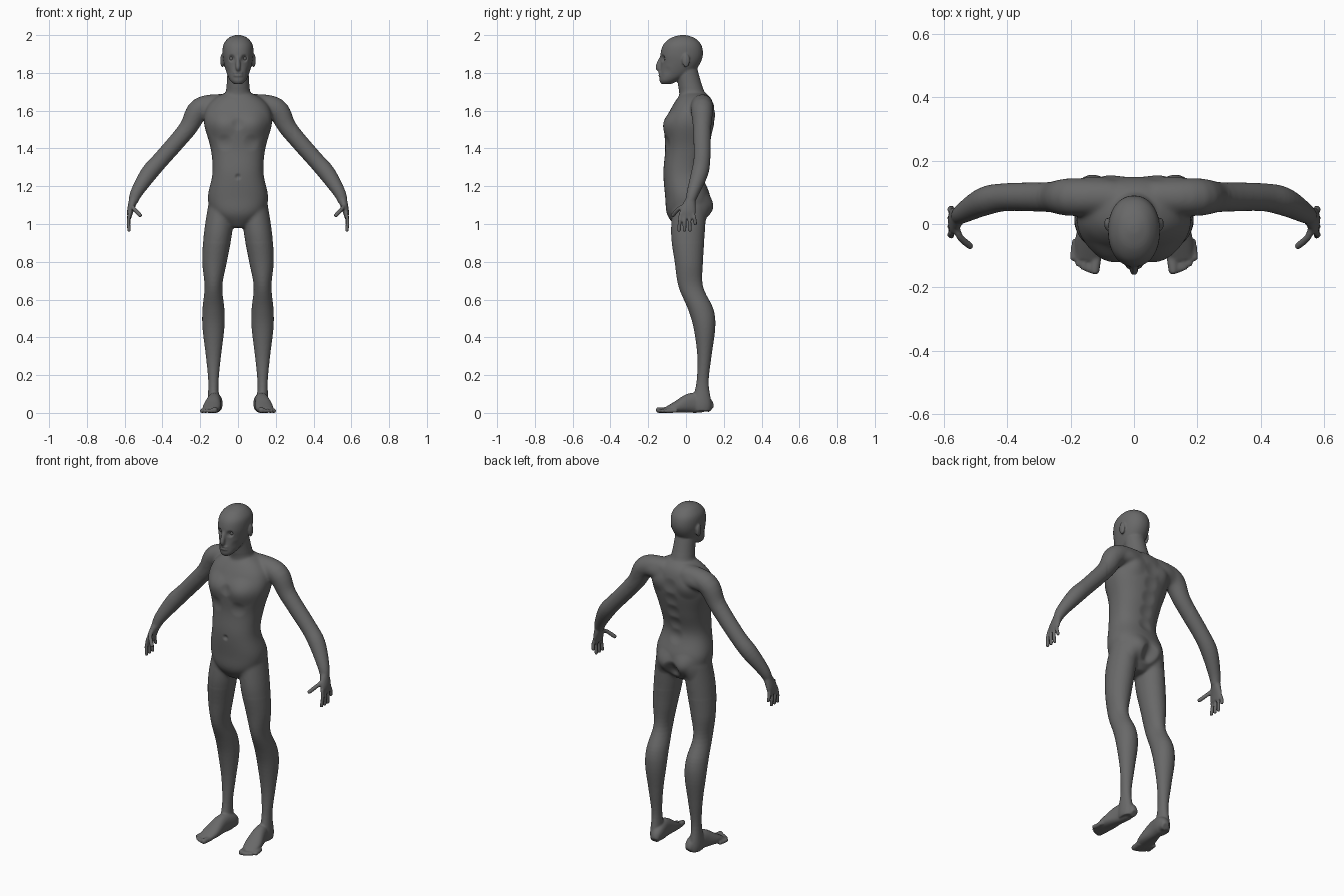
import bpy, bmesh, math
from mathutils import Matrix, Vector, kdtree

cube = bpy.data.objects.get("Cube")
if cube:
    bpy.data.objects.remove(cube, do_unlink=True)

right, back, up = Matrix.Identity(3)

grey = bpy.data.materials.new("grey")
grey.use_nodes = True
grey.diffuse_color = (.14, .14, .14, 1)
grey.node_tree.nodes["Principled BSDF"].inputs["Base Color"].default_value = grey.diffuse_color


def resample(sections, steps=5):
    """Smooth curve through sections, each (x, y, z, half width, half depth)."""
    result = []
    last = len(sections) - 1
    for index in range(last):
        before, start, end, after = (Vector(sections[max(0, min(last, index + offset))])
                                     for offset in (-1, 0, 1, 2))
        leaving, arriving = (end - before) / 2, (after - start) / 2
        for step in range(steps):
            t = step / steps
            ease = t * t * (3 - 2 * t)
            result.append(start.lerp(end, ease) + leaving * t * (1 - t) ** 2 - arriving * t * t * (1 - t))
    result.append(Vector(sections[-1]))
    return result


def loft(bm, sections, reference=None, power=2, sides=28, mirror=False):
    """Closed tube. Rings lie level without a reference, else square to the path."""
    rows = resample(sections)
    centres = [Vector(row[:3]) for row in rows]
    for mirror_sign in ((1, -1) if mirror else (1,)):
        rings = []
        for index, row in enumerate(rows):
            across, through = right, back
            if reference is not None:
                tangent = centres[min(index + 1, len(rows) - 1)] - centres[max(index - 1, 0)]
                across = tangent.cross(reference).normalized()
                through = across.cross(tangent).normalized()
            ring = []
            for corner in range(sides):
                angle = math.tau * corner / sides
                cosine, sine = (math.copysign(abs(value) ** (2 / power), value)
                                for value in (math.cos(angle), math.sin(angle)))
                point = centres[index] + across * cosine * row[3] + through * sine * row[4]
                point.x *= mirror_sign
                ring.append(bm.verts.new(point))
            rings.append(ring)
        faces = [bm.faces.new(rings[0]), bm.faces.new(reversed(rings[-1]))]
        for lower, upper in zip(rings, rings[1:]):
            for corner in range(sides):
                previous = corner - 1
                faces.append(bm.faces.new((lower[previous], lower[corner], upper[corner], upper[previous])))
        bmesh.ops.recalc_face_normals(bm, faces=faces)


def column(bm, rows, sideways=lambda height: 0, **options):
    """Upright loft from (height, half width, front, back)."""
    loft(bm, [(sideways(height), (front + rear) / 2, height, width, (rear - front) / 2)
              for height, width, front, rear in rows], **options)


def digit(bm, points, radius, reference):
    """Finger or toe with a rounded tip on both sides."""
    before, end = Vector(points[-2]), Vector(points[-1])
    tip = end + (end - before).normalized() * radius * .7
    rows = [(*point, radius, radius) for point in points]
    rows.append((*tip, radius * .4, radius * .4))
    loft(bm, rows, reference, sides=14, mirror=True)


def ellipsoid(bm, centre, size):
    bmesh.ops.create_uvsphere(bm, u_segments=24, v_segments=16, radius=1,
                              matrix=Matrix.LocRotScale(Vector(centre), None, Vector(size)))


bm = bmesh.new()

# Torso
column(bm, [(.98, .04, -.05, .06), (1.05, .13, -.1, .12), (1.14, .16, -.11, .13),
            (1.27, .135, -.12, .09), (1.4, .145, -.11, .12), (1.53, .18, -.115, .15),
            (1.61, .17, -.08, .15), (1.66, .13, -.05, .135), (1.69, .08, -.025, .11)],
       power=2.3, sides=40)

# Neck
column(bm, [(1.64, .08, -.03, .13), (1.72, .062, -.04, .09), (1.84, .055, -.06, .055)])

# Head
column(bm, [(1.74, .02, -.13, -.08), (1.76, .042, -.14, -.04), (1.8, .06, -.138, .035),
            (1.85, .075, -.133, .075), (1.9, .082, -.135, .09), (1.95, .077, -.12, .08),
            (1.985, .05, -.08, .045), (2, .015, -.03, 0)], power=2.15, sides=36)

# Nose, lips and ears
loft(bm, [(0, -.12, 1.9, .008, .01), (0, -.145, 1.835, .013, .016),
          (0, -.14, 1.815, .01, .012)], back)
for height in (1.786, 1.8):
    ellipsoid(bm, (0, -.135, height), (.026, .012, .007))
for side in (1, -1):
    ellipsoid(bm, (.084 * side, 0, 1.865), (.01, .02, .036))

# Arms: the forearm swings forward past the elbow
loft(bm, [(x, .085 - 2.6 * max(0, x - .4) ** 2, z, radius, radius) for x, z, radius in [
    (.06, 1.635, .055), (.2, 1.61, .06), (.27, 1.5, .048), (.4, 1.35, .044),
    (.47, 1.27, .045), (.535, 1.17, .033), (.555, 1.12, .025)]], back, mirror=True)

# Hands
loft(bm, [(.553, .025, 1.13, .024, .026), (.57, .01, 1.07, .017, .042),
          (.575, .005, 1.03, .01, .036)], back, mirror=True)
for finger in range(4):
    spread = .05 - .029 * finger
    end = .965 if finger else 1
    digit(bm, [(.573, spread * .75, 1.06), (.58, spread * .9, (1.06 + end) / 2),
               (.576, spread, end)], .0095, back)
digit(bm, [(.563, 0, 1.1), (.55, -.04, 1.08), (.517, -.07, 1.045)], .011, back)

# Legs: the thighs lean inward to the hips
column(bm, [(1.1, .07, -.07, .11), (.95, .075, -.08, .1), (.8, .065, -.06, .09),
            (.67, .047, -.04, .09), (.55, .058, .01, .145), (.45, .058, .04, .155),
            (.3, .04, .06, .135), (.16, .027, .055, .12), (.05, .032, .03, .135),
            (.01, .028, .04, .13)], lambda height: .13 - .12 * max(0, height - .75), mirror=True)

# Feet: turned outward, with the sole on the ground
loft(bm, [(.13 - .15 * y, y, height, width, height) for y, width, height in [
    (.135, .02, .02), (.1, .034, .045), (.03, .037, .053), (-.05, .048, .031),
    (-.11, .04, .014)]], up, power=2.3, mirror=True)
for toe in range(5):
    size = .011 if toe else .015
    x = .124 + .017 * toe
    end = .0025 * toe ** 2 - .148
    digit(bm, [(x - .008, end + .06, size), (x, end, size)], size, up)

mesh = bpy.data.meshes.new("body_parts")
bm.to_mesh(mesh)
bm.free()
body = bpy.data.objects.new("body", mesh)
bpy.context.collection.objects.link(body)

# Fuse the parts into one skin
remesh = body.modifiers.new("fuse", 'REMESH')
remesh.mode = 'VOXEL'
remesh.voxel_size = .0055
body.modifiers.new("relax", 'SMOOTH').iterations = 3
skin = bpy.data.meshes.new_from_object(body.evaluated_get(bpy.context.evaluated_depsgraph_get()))
body.modifiers.clear()
body.data = skin

# Blend the shoulders, hips and neck
bm = bmesh.new()
bm.from_mesh(skin)
joints = [vert for vert in bm.verts if .9 < vert.co.z < 1.72 and abs(vert.co.x) < .3]
for _ in range(16):
    bmesh.ops.smooth_vert(bm, verts=joints, factor=.5, use_axis_x=True, use_axis_y=True, use_axis_z=True)
bm.to_mesh(skin)
bm.free()

# Muscles and hollows: centre, reach, push backward
dents = [
    ((.034, -.125, 1.877), .024, .016),   # eye socket
    ((.055, -.1, 1.81), .03, .005),       # cheek hollow
    ((.085, -.1, 1.53), .09, -.013),      # chest muscle
    ((.07, -.1, 1.43), .05, .006),        # below the chest
    ((0, -.11, 1.53), .04, .006),         # breastbone
    ((0, -.12, 1.25), .02, .009),         # navel
    ((.11, .14, 1.58), .08, .014),        # shoulder blade
    ((.065, .115, 1.085), .085, .02),     # buttock
    ((0, .12, 1.06), .06, -.025),         # cleft
]
dents += [((0, .1 + .01 * step, 1.25 + .08 * step), .05, -.007) for step in range(5)]  # spine

tree = kdtree.KDTree(len(skin.vertices))
for vert in skin.vertices:
    tree.insert(vert.co, vert.index)
tree.balance()
for (x, y, z), reach, push in dents:
    for side in ((1, -1) if x else (1,)):
        for _, index, distance in tree.find_range((x * side, y, z), reach):
            skin.vertices[index].co.y += push * (1 - (distance / reach) ** 2) ** 2

skin.polygons.foreach_set("use_smooth", [True] * len(skin.polygons))
skin.materials.clear()
skin.materials.append(grey)

# Eyes
for name, side in (("left_eye", 1), ("right_eye", -1)):
    bpy.ops.mesh.primitive_uv_sphere_add(segments=20, ring_count=12, radius=.014,
                                         location=(.034 * side, -.102, 1.877))
    eye = bpy.context.object
    eye.name = name
    eye.data.materials.append(grey)
    bpy.ops.object.shade_smooth()
